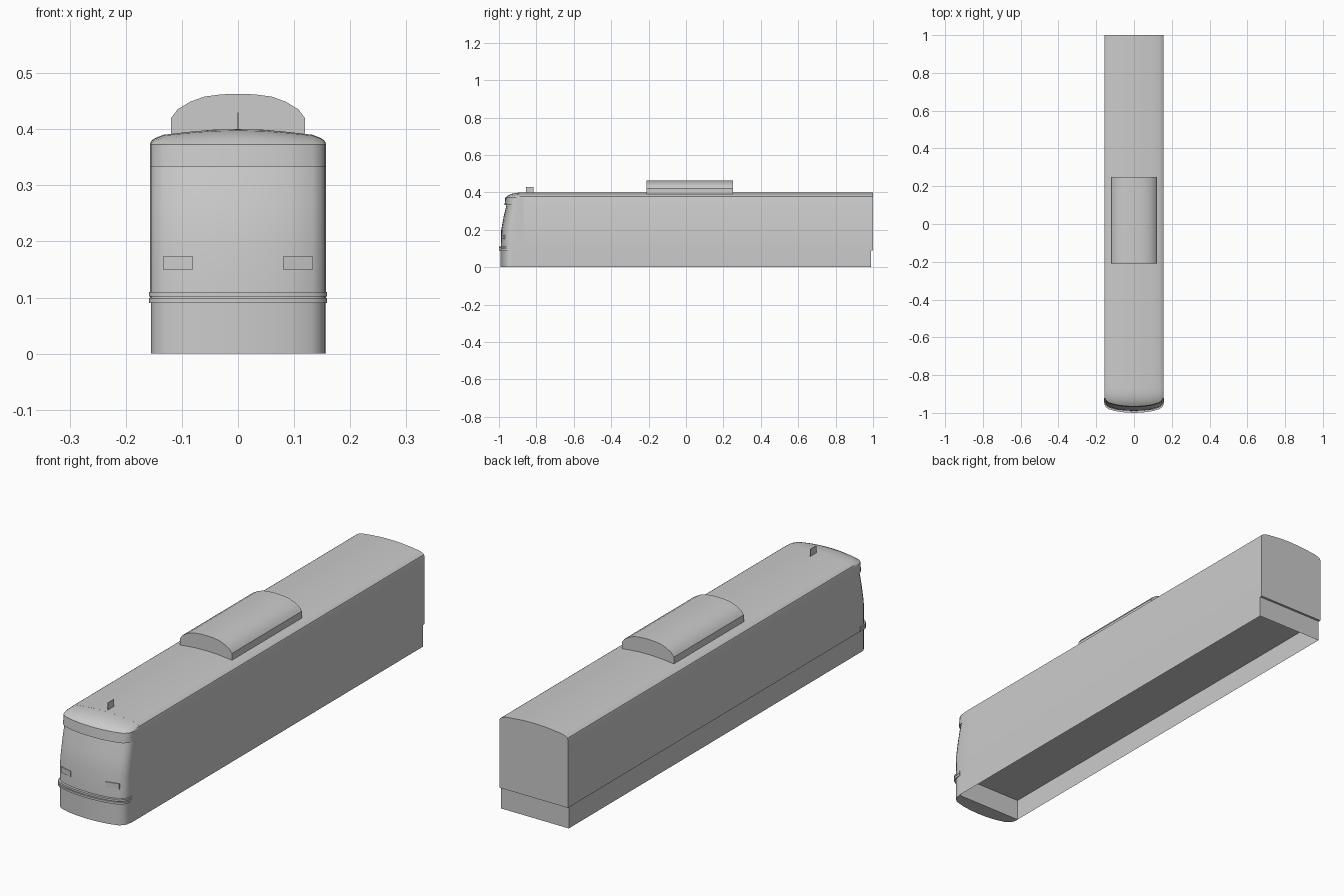
import bpy

if "Cube" in bpy.data.objects:
    bpy.data.objects.remove(bpy.data.objects["Cube"])

grey = bpy.data.materials.new("plain grey")
grey.use_nodes = True
grey.diffuse_color = (0.6, 0.6, 0.6, 1)
grey.node_tree.nodes["Principled BSDF"].inputs["Base Color"].default_value = (0.6, 0.6, 0.6, 1)


def make(name, verts, faces, angle=0.5):
    """Mesh object with consistent normals and sharp-edge smoothing."""
    mesh = bpy.data.meshes.new(name)
    mesh.from_pydata(verts, [], faces)
    mesh.materials.append(grey)
    obj = bpy.data.objects.new(name, mesh)
    bpy.context.collection.objects.link(obj)
    bpy.ops.object.select_all(action='DESELECT')
    obj.select_set(True)
    bpy.context.view_layer.objects.active = obj
    bpy.ops.object.mode_set(mode='EDIT')
    bpy.ops.mesh.select_all(action='SELECT')
    bpy.ops.mesh.normals_make_consistent(inside=False)
    bpy.ops.object.mode_set(mode='OBJECT')
    bpy.ops.object.shade_smooth_by_angle(angle=angle)
    return obj


def loft(name, rings, closed=True, caps=True):
    """Skin a list of rings that share one vertex count."""
    n = len(rings[0])
    verts = [p for ring in rings for p in ring]
    faces = []
    for r in range(len(rings) - 1):
        for i in range(n if closed else n - 1):
            j = (i + 1) % n
            faces.append((r * n + i, r * n + j, (r + 1) * n + j, (r + 1) * n + i))
    if caps:
        faces.append(tuple(range(n)))
        faces.append(tuple(range(len(verts) - n, len(verts))))
    return make(name, verts, faces)


def mirror(half):
    """Full left-to-right outline from points running centre to side."""
    return [(-x, v) for x, v in reversed(half)] + [(x, v) for x, v in half if x > 0]


HALF = 0.157
# Nose plan: distance across, setback behind the foremost point
nose_plan = mirror([(0, 0), (0.045, 0.002), (0.09, 0.008), (0.133, 0.02),
                    (0.148, 0.032), (0.155, 0.045), (HALF, 0.06)])
roof_arch = mirror([(0, 0.4), (0.045, 0.399), (0.09, 0.395), (0.133, 0.39),
                    (0.148, 0.384), (0.155, 0.379), (HALF, 0.373)])


def nose_ring(z, front, back, grow=1.0):
    ring = [(x * grow, front + d, z) for x, d in nose_plan]
    return ring + [(HALF * grow, back, z), (-HALF * grow, back, z)]


# Main body, extruded along the car with a closed floor
section = [(-HALF, 0.09)] + roof_arch + [(HALF, 0.09)]
loft("car_body", [[(x, y, z) for x, z in section] for y in (-0.87, 1.0)])

# Sloping front of the cab
loft("cab_front", [nose_ring(z, y, -0.86) for z, y in
                   ((0.09, -0.99), (0.2, -0.988), (0.27, -0.975), (0.34, -0.958))])

# Overhanging brow above the windscreen
loft("cab_brow", [nose_ring(0.333, -0.97, -0.86), nose_ring(0.373, -0.966, -0.86)])

# Domed roof end blending the arch down to the brow
rows = []
for t in (0, 0.3, 0.55, 0.75, 0.9, 1):
    rows.append([(x, -0.84 + t * (d - 0.966 + 0.84), 0.373 + (z - 0.373) * (1 - t ** 4))
                 for (x, d), (_, z) in zip(nose_plan, roof_arch)])
loft("roof_end", rows, closed=False, caps=False)

# Two bumper strips around the nose
for name, low, high in (("lower_bumper", 0.09, 0.099), ("upper_bumper", 0.102, 0.11)):
    loft(name, [nose_ring(z, -1.0, -0.92, 1.012) for z in (low, high)])

# Skirt: solid nose block and open walls below the floor
loft("nose_skirt", [nose_ring(z, -0.992, -0.925, 0.985) for z in (0, 0.095)])
walls = [(HALF, -0.93), (HALF, 0.99), (-0.154, 0.99), (-0.154, -0.93)]
loft("side_skirt", [[(x, y, z) for x, y in walls] for z in (0, 0.09)],
     closed=False, caps=False)

# Headlamp plates
for name, side in (("left_headlamp", 1), ("right_headlamp", -1)):
    plan = [(0.08, -0.986), (0.108, -0.98), (0.134, -0.972), (0.134, -0.966), (0.08, -0.979)]
    loft(name, [[(side * x, y, z) for x, y in plan] for z in (0.15, 0.173)])

# Rounded roof pod
pod = [(-0.119, 0.388)] + mirror([(0, 0.463), (0.03, 0.462), (0.06, 0.458), (0.085, 0.449),
                                  (0.108, 0.435), (0.119, 0.42)]) + [(0.119, 0.388)]
loft("roof_pod", [[(x, y, z) for x, z in pod] for y in (-0.21, 0.25)])

# Thin aerial fin on the cab roof
loft("aerial_fin", [[(x, y, z) for y, z in ((-0.855, 0.395), (-0.815, 0.395),
                                            (-0.815, 0.43), (-0.855, 0.43))]
                    for x in (-0.001, 0.001)])
